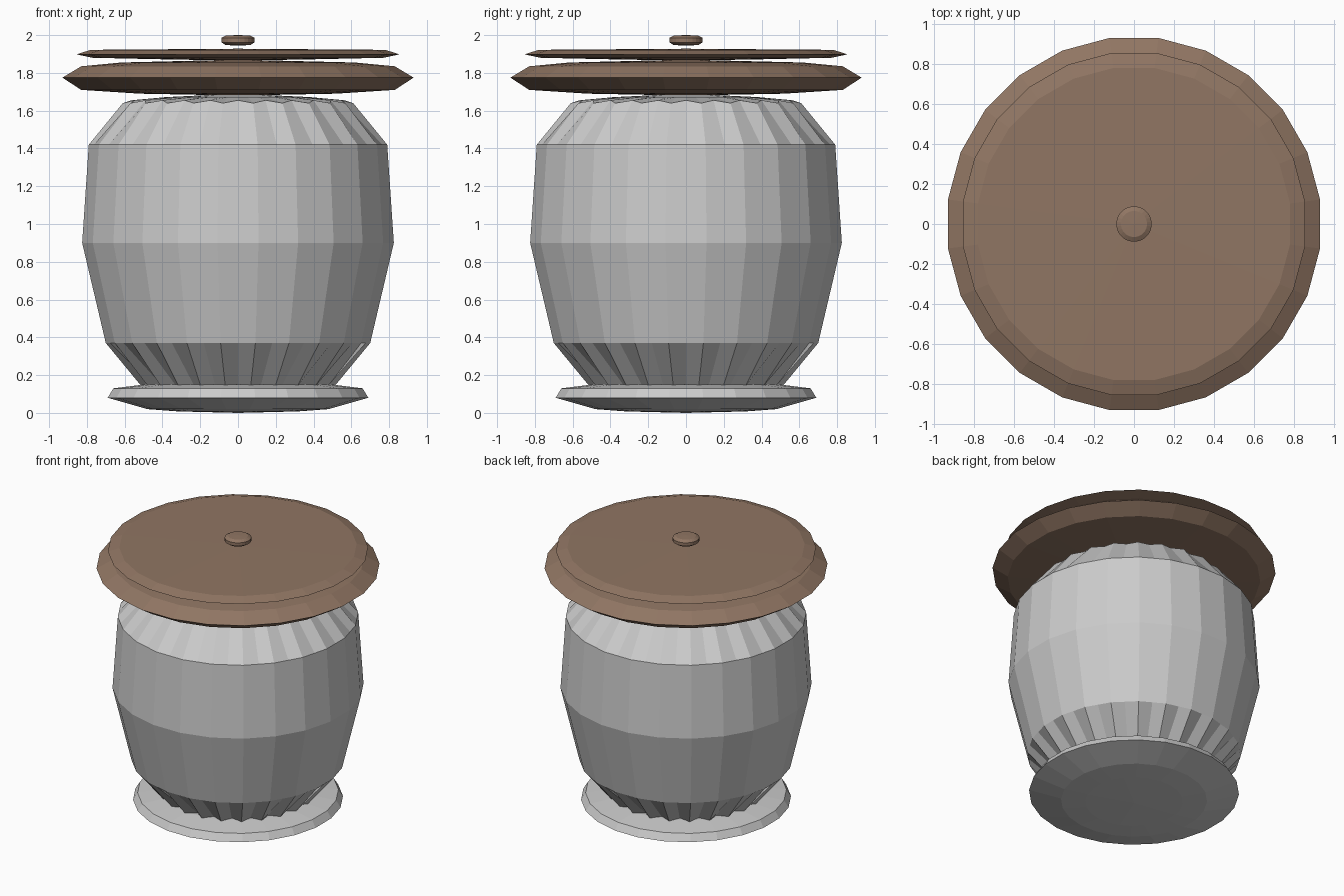
import bpy, bmesh
from math import sin, cos, pi

if "Cube" in bpy.data.objects:
    bpy.data.objects.remove(bpy.data.objects["Cube"])

SIDES = 24
APO = cos(pi / SIDES)          # flat-to-corner ratio


def lathe(name, profile, mat=None):
    """Revolve (radius, z) points; a point (r, z, inner_r, inner_z) is a fluted ring.
    Radii are measured to the flat of each side; r = 0 closes to a pole."""
    bm = bmesh.new()
    fluted = any(len(p) == 4 for p in profile)
    n = SIDES * 2 if fluted else SIDES
    rings = []
    for p in profile:
        if p[0] == 0:
            rings.append([bm.verts.new((0, 0, p[1]))])
            continue
        ring = []
        for i in range(n):
            a = 2 * pi * i / n + pi / SIDES
            r, z = p[0] / APO, p[1]
            if fluted and i % 2:
                r, z = (p[2], p[3]) if len(p) == 4 else (p[0], p[1])
            ring.append(bm.verts.new((r * cos(a), r * sin(a), z)))
        rings.append(ring)
    for lo, hi in zip(rings, rings[1:]):
        for i in range(n):
            j = (i + 1) % n
            if len(lo) == 1:
                bm.faces.new((lo[0], hi[j], hi[i]))
            elif len(hi) == 1:
                bm.faces.new((lo[i], lo[j], hi[0]))
            else:
                bm.faces.new((lo[i], lo[j], hi[j], hi[i]))
    bmesh.ops.recalc_face_normals(bm, faces=bm.faces)
    me = bpy.data.meshes.new(name)
    bm.to_mesh(me)
    bm.free()
    ob = bpy.data.objects.new(name, me)
    bpy.context.collection.objects.link(ob)
    if mat:
        me.materials.append(mat)
    return ob


brown = bpy.data.materials.new("brown")
brown.diffuse_color = (0.28, 0.18, 0.125, 1)
brown.use_nodes = True
brown.node_tree.nodes["Principled BSDF"].inputs["Base Color"].default_value = brown.diffuse_color

# foot disc
lathe("foot", [(0, 0.0), (0.32, 0.008), (0.48, 0.02), (0.69, 0.08),
               (0.66, 0.13), (0.50, 0.15), (0, 0.155)])

# jar body with fluted bottom and shoulder
lathe("jar_body", [(0, 0.12), (0.51, 0.14, 0.46, 0.14), (0.70, 0.37), (0.825, 0.90),
                   (0.79, 1.42), (0.61, 1.64, 0.565, 1.655), (0.38, 1.672), (0, 1.69)])

# lid, its top plate and the knob
lathe("lid", [(0, 1.68), (0.52, 1.69), (0.83, 1.71), (0.93, 1.775),
              (0.83, 1.835), (0.62, 1.855), (0, 1.87)], brown)
lathe("lid_plate", [(0, 1.865), (0.40, 1.872), (0.77, 1.88), (0.855, 1.898),
                    (0.78, 1.922), (0, 1.928)], brown)
lathe("lid_knob", [(0, 1.945), (0.065, 1.947), (0.088, 1.962), (0.088, 1.985),
                   (0.065, 1.998), (0, 2.0)], brown)
